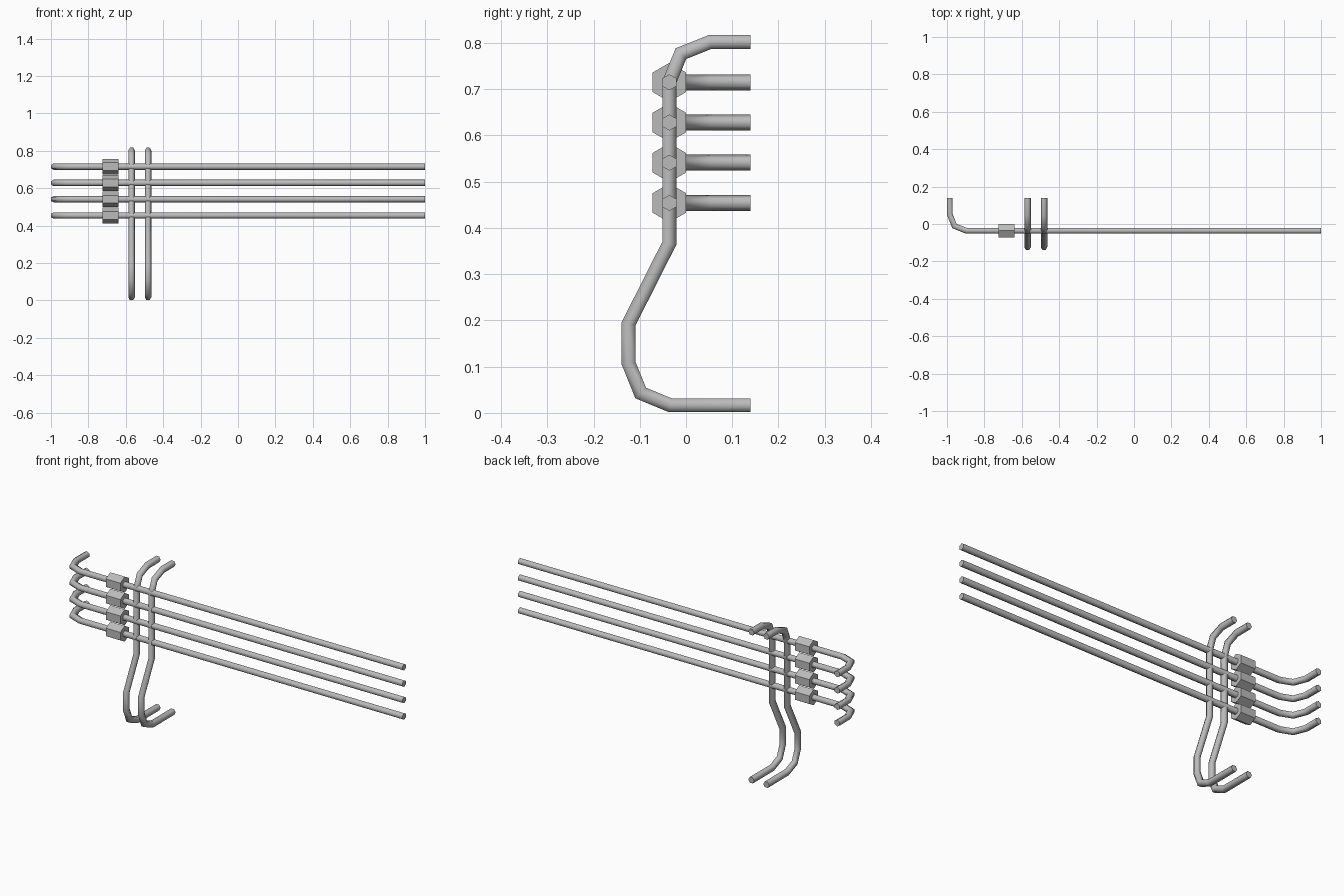
import bpy, bmesh, math
from mathutils import Vector

cube = bpy.data.objects.get("Cube")
if cube:
    bpy.data.objects.remove(cube, do_unlink=True)

steel = bpy.data.materials.new("grey_steel")
steel.use_nodes = True
GREY = (0.5, 0.5, 0.5, 1)
steel.diffuse_color = GREY
steel.node_tree.nodes["Principled BSDF"].inputs["Base Color"].default_value = GREY

SIDES = 6
PIPE_Y = -0.036
BACK_Y = 0.14


def sweep(name, path, normal, radius, smooth=True):
    """Run a mitred hexagonal section along a flat path."""
    pts = [Vector(p) for p in path]
    normal = Vector(normal)
    dirs = [(b - a).normalized() for a, b in zip(pts, pts[1:])]
    bm = bmesh.new()
    rings = []
    for i, p in enumerate(pts):
        d_in, d_out = dirs[max(i - 1, 0)], dirs[min(i, len(dirs) - 1)]
        tangent = (d_in + d_out).normalized()
        side = normal.cross(tangent) / tangent.dot(d_in)
        ring = []
        for k in range(SIDES):
            a = math.tau * k / SIDES
            ring.append(bm.verts.new(p + radius * (normal * math.cos(a) + side * math.sin(a))))
        rings.append(ring)
    for r0, r1 in zip(rings, rings[1:]):
        for k in range(SIDES):
            n = (k + 1) % SIDES
            bm.faces.new((r0[k], r0[n], r1[n], r1[k]))
    bm.faces.new(rings[0])
    bm.faces.new(rings[-1])
    bmesh.ops.recalc_face_normals(bm, faces=bm.faces)
    mesh = bpy.data.meshes.new(name)
    bm.to_mesh(mesh)
    bm.free()
    mesh.materials.append(steel)
    obj = bpy.data.objects.new(name, mesh)
    bpy.context.collection.objects.link(obj)
    if smooth:
        bpy.ops.object.select_all(action="DESELECT")
        obj.select_set(True)
        bpy.context.view_layer.objects.active = obj
        bpy.ops.object.shade_smooth_by_angle(angle=math.radians(65))


# Long horizontal pipes, bent back at the right end, each with a hexagonal collar
for i in range(4):
    z = 0.454 + 0.087 * i
    bend = [(-0.985, BACK_Y), (-0.985, 0.052), (-0.96, -0.011), (-0.897, PIPE_Y), (1, PIPE_Y)]
    sweep(f"horizontal_pipe_{i + 1}", [(x, y, z) for x, y in bend], (0, 0, 1), 0.0173)
    sweep(f"collar_{i + 1}", [(-0.724, PIPE_Y, z), (-0.639, PIPE_Y, z)], (0, 0, 1), 0.042, False)

# Pair of upright pipes, bent back at the top and bottom
profile = [(BACK_Y, 0.802), (0.052, 0.802), (-0.011, 0.777), (PIPE_Y, 0.716),
           (PIPE_Y, 0.367), (-0.124, 0.193), (-0.124, 0.107), (-0.098, 0.043),
           (-0.034, 0.0165), (BACK_Y, 0.0165)]
for i, x in enumerate((-0.569, -0.481)):
    sweep(f"upright_pipe_{i + 1}", [(x, y, z) for y, z in profile], (1, 0, 0), 0.0173)
